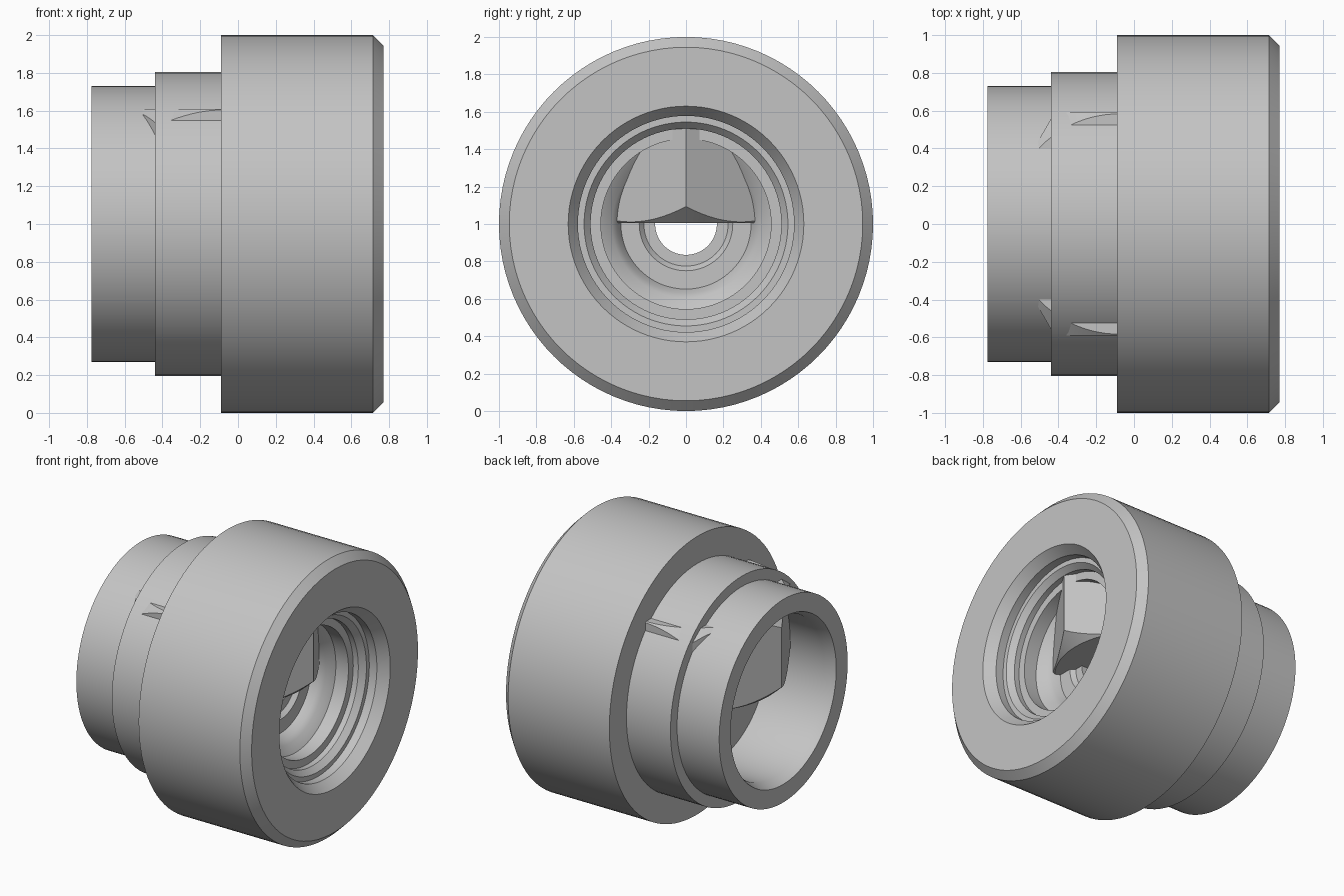
import bpy, bmesh, math

cube = bpy.data.objects.get("Cube")
if cube:
    bpy.data.objects.remove(cube, do_unlink=True)

grey = bpy.data.materials.new("plain_grey")
grey.use_nodes = True
colour = (0.55, 0.55, 0.55, 1)
grey.diffuse_color = colour
grey.node_tree.nodes["Principled BSDF"].inputs["Base Color"].default_value = colour


def finish(name, bm, angle):
    bmesh.ops.recalc_face_normals(bm, faces=bm.faces)
    mesh = bpy.data.meshes.new(name)
    bm.to_mesh(mesh)
    bm.free()
    mesh.materials.append(grey)
    obj = bpy.data.objects.new(name, mesh)
    bpy.context.collection.objects.link(obj)
    bpy.ops.object.select_all(action='DESELECT')
    obj.select_set(True)
    bpy.context.view_layer.objects.active = obj
    bpy.ops.object.shade_smooth_by_angle(angle=math.radians(angle))
    return obj


def bridge(bm, a, b):
    n = len(a)
    for i in range(n):
        j = (i + 1) % n
        bm.faces.new((a[i], a[j], b[j], b[i]))


# Turned body: closed (x, radius) section around the long axis
outer = [(-0.775, 0.73), (-0.44, 0.73), (-0.44, 0.805), (-0.09, 0.805),
         (-0.09, 1.0), (0.715, 1.0), (0.77, 0.945)]
front_bore = [(0.77, 0.63), (0.70, 0.578), (0.64, 0.578), (0.64, 0.545),
              (0.60, 0.51), (0.56, 0.51), (0.56, 0.455), (0.46, 0.455),
              (0.42, 0.395), (0.39, 0.37), (0.34, 0.348), (0.34, 0.25),
              (0.31, 0.225), (0.31, 0.165)]
rear_bore = [(-0.22, 0.165), (-0.22, 0.225), (-0.25, 0.25), (-0.25, 0.57),
             (-0.70, 0.57), (-0.775, 0.60)]
SEGMENTS = 96
bm = bmesh.new()
rings = []
for x, r in outer + front_bore + rear_bore:
    angles = [math.tau * i / SEGMENTS for i in range(SEGMENTS)]
    rings.append([bm.verts.new((x, r * math.cos(a), 1 + r * math.sin(a))) for a in angles])
for k, ring in enumerate(rings):
    bridge(bm, ring, rings[(k + 1) % len(rings)])
finish("turned_body", bm, 30)

# Upright hexagonal block with conical chamfers on both ends
FLAT, CHAMFER_R, CENTRE = 0.59, 0.583, -0.08
BOTTOM, TOP, SLOPE = 1.005, 1.61, 0.9
bm = bmesh.new()
loops = [[], [], [], []]
for i in range(SEGMENTS):
    a = math.tau * i / SEGMENTS
    hex_r = FLAT / math.cos(a % (math.pi / 3) - math.pi / 6)
    drop = (hex_r - CHAMFER_R) * SLOPE
    section = [(CHAMFER_R, BOTTOM), (hex_r, BOTTOM + drop), (hex_r, TOP - drop), (CHAMFER_R, TOP)]
    for loop, (r, z) in zip(loops, section):
        loop.append(bm.verts.new((CENTRE + r * math.cos(a), r * math.sin(a), z)))
for low, high in zip(loops, loops[1:]):
    bridge(bm, low, high)
bm.faces.new(loops[0])
bm.faces.new(loops[-1])
finish("hex_block", bm, 25)
